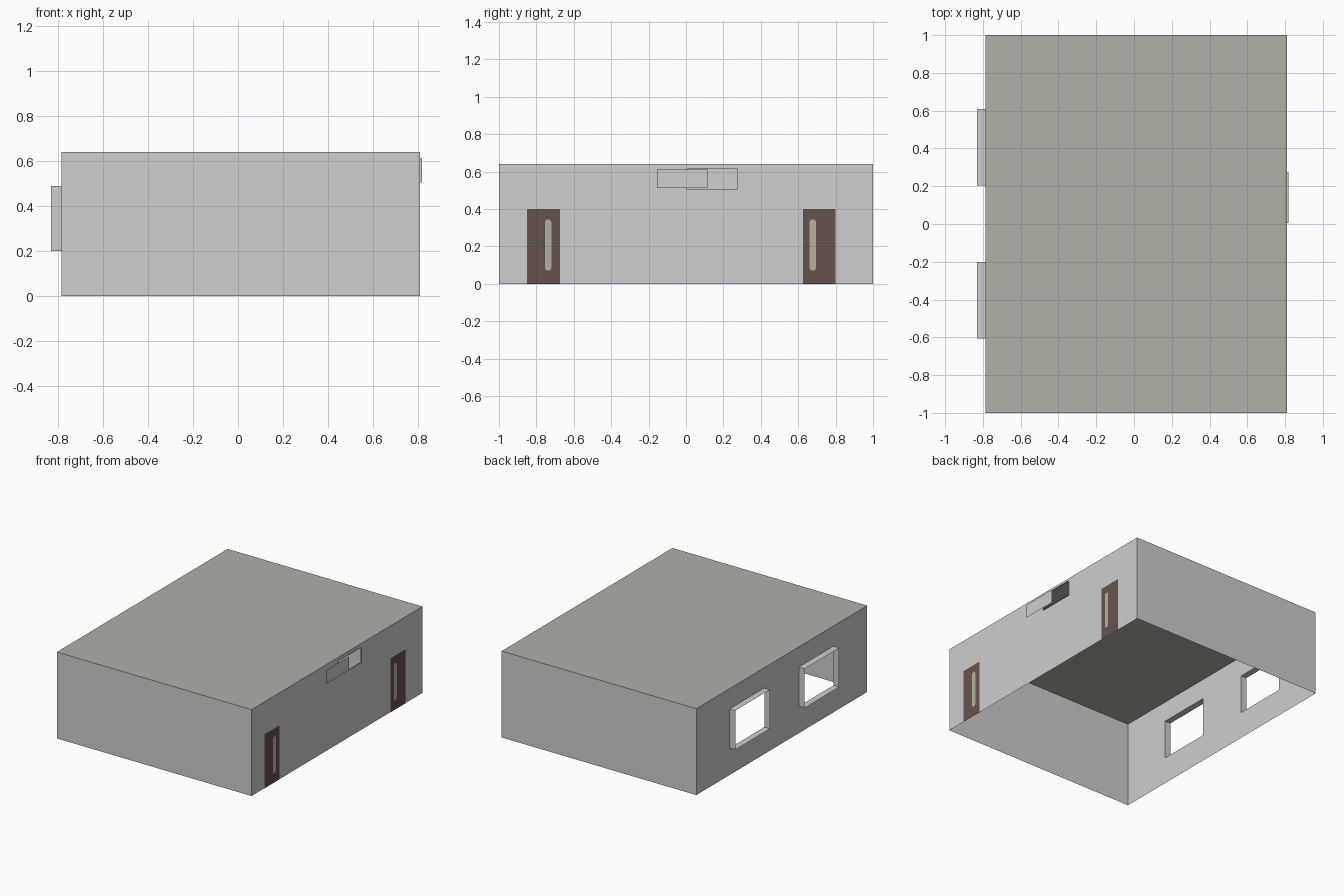
import bpy, bmesh, math

if "Cube" in bpy.data.objects:
    bpy.data.objects.remove(bpy.data.objects["Cube"])

X0, X1, Y, H = -0.785, 0.811, 1.0, 0.64


def material(name, rgb):
    m = bpy.data.materials.new(name)
    m.diffuse_color = (*rgb, 1)
    m.use_nodes = True
    m.node_tree.nodes["Principled BSDF"].inputs["Base Color"].default_value = m.diffuse_color
    return m


WALL = material("wall grey", (0.62, 0.62, 0.62))
ROOF = material("roof grey", (0.44, 0.44, 0.395))
DOOR = material("door brown", (0.131, 0.086, 0.075))


def finish(name, bm, mat):
    bmesh.ops.remove_doubles(bm, verts=bm.verts, dist=1e-5)
    me = bpy.data.meshes.new(name)
    bm.to_mesh(me)
    bm.free()
    me.materials.append(mat)
    ob = bpy.data.objects.new(name, me)
    bpy.context.collection.objects.link(ob)
    return ob


def add_face(bm, pts):
    return bm.faces.new([bm.verts.new(p) for p in pts])


def side_rect(bm, x, y0, y1, z0, z1, facing):
    """Rectangle in a plane of constant x, facing +x or -x."""
    pts = [(x, y0, z0), (x, y1, z0), (x, y1, z1), (x, y0, z1)]
    add_face(bm, pts if facing > 0 else pts[::-1])


def side_wall(name, x, facing, holes):
    """Side wall tiled around its rectangular openings."""
    bm = bmesh.new()
    ys = sorted({-Y, Y, *[v for h in holes for v in h[:2]]})
    zs = sorted({0, H, *[v for h in holes for v in h[2:]]})
    for a, b in zip(ys, ys[1:]):
        for c, d in zip(zs, zs[1:]):
            if (a, b, c, d) not in holes:
                side_rect(bm, x, a, b, c, d, facing)
    return finish(name, bm, WALL)


def rim(name, xa, xb, hole):
    """Open sheet tube standing out around an opening."""
    y0, y1, z0, z1 = hole
    ring = [(y0, z0), (y1, z0), (y1, z1), (y0, z1)]
    bm = bmesh.new()
    for p, q in zip(ring, ring[1:] + ring[:1]):
        add_face(bm, [(xa, *p), (xa, *q), (xb, *q), (xb, *p)])
    bmesh.ops.remove_doubles(bm, verts=bm.verts, dist=1e-5)
    # outward normals
    cy, cz = (y0 + y1) / 2, (z0 + z1) / 2
    bm.normal_update()
    for f in bm.faces:
        c = f.calc_center_median()
        if f.normal.y * (c.y - cy) + f.normal.z * (c.z - cz) < 0:
            f.normal_flip()
    return finish(name, bm, WALL)


# Shell: open underneath
windows = [(-0.605, -0.2, 0.2, 0.49), (0.205, 0.61, 0.2, 0.49)]
vent = (0.005, 0.275, 0.505, 0.615)
side_wall("window_wall", X0, -1, windows)
side_wall("door_wall", X1, 1, [vent])

for name, y in (("front_wall", -Y), ("back_wall", Y)):
    bm = bmesh.new()
    pts = [(X0, y, 0), (X1, y, 0), (X1, y, H), (X0, y, H)]
    add_face(bm, pts if y < 0 else pts[::-1])
    finish(name, bm, WALL)

bm = bmesh.new()
add_face(bm, [(X0, -Y, H), (X1, -Y, H), (X1, Y, H), (X0, Y, H)])
finish("roof", bm, ROOF)

# Projecting window frames and the small high opening's rim
for i, hole in enumerate(windows):
    rim(f"window_frame_{i + 1}", -0.832, X0, hole)
rim("vent_rim", X1, 0.819, vent)

# Sliding panes beside the high opening
for name, x, y0, y1, z0, z1 in (
        ("inner_sliding_pane", 0.815, -0.27, 0.0, 0.52, 0.612),
        ("outer_sliding_pane", 0.829, -0.155, 0.115, 0.512, 0.612)):
    bm = bmesh.new()
    side_rect(bm, x, y0, y1, z0, z1, 1)
    finish(name, bm, WALL)

# Doors with a narrow rounded glass strip
for i, (y0, strip_y) in enumerate(((-0.85, -0.737), (0.625, 0.678))):
    bm = bmesh.new()
    side_rect(bm, X1 + 0.002, y0, y0 + 0.175, 0, 0.4, 1)
    finish(f"door_{i + 1}", bm, DOOR)

    bm = bmesh.new()
    r = 0.017
    pts = []
    for zc, start in ((0.328, 0), (0.087, math.pi)):
        for k in range(7):
            a = start + math.pi * k / 6
            pts.append((X1 + 0.004, strip_y + r * math.cos(a), zc + r * math.sin(a)))
    add_face(bm, pts)
    finish(f"door_strip_{i + 1}", bm, ROOF)
